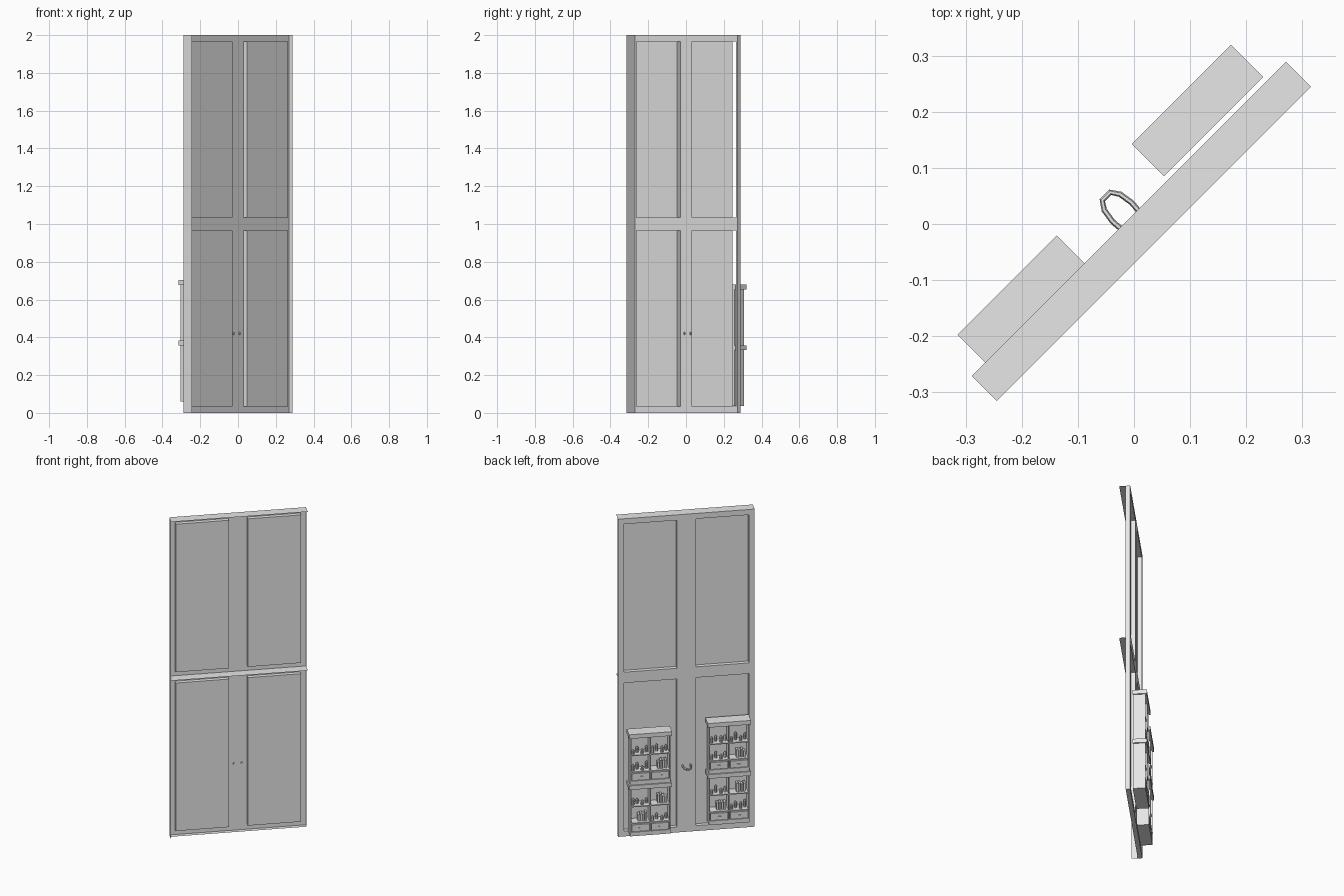
import bpy, bmesh, math, random
from mathutils import Matrix, Vector

random.seed(4)
old = bpy.data.objects.get("Cube")
if old:
    bpy.data.objects.remove(old, do_unlink=True)

grey = bpy.data.materials.new("plain grey")
grey.use_nodes = True
grey.diffuse_color = (0.8, 0.8, 0.8, 1)
grey.node_tree.nodes["Principled BSDF"].inputs["Base Color"].default_value = (0.8, 0.8, 0.8, 1)

TURN = Matrix.Rotation(math.radians(45), 4, "Z")


def finish(name, bm):
    """Turn a bmesh into a grey object standing at 45 degrees."""
    mesh = bpy.data.meshes.new(name)
    bm.to_mesh(mesh)
    bm.free()
    mesh.materials.append(grey)
    obj = bpy.data.objects.new(name, mesh)
    obj.matrix_world = TURN
    bpy.context.scene.collection.objects.link(obj)


def sheet(bm, x, y, z):
    """Flat rectangle: the axis given as one number is its plane."""
    if not isinstance(x, tuple):
        pts = [(x, y[0], z[0]), (x, y[1], z[0]), (x, y[1], z[1]), (x, y[0], z[1])]
    elif not isinstance(y, tuple):
        pts = [(x[0], y, z[0]), (x[1], y, z[0]), (x[1], y, z[1]), (x[0], y, z[1])]
    else:
        pts = [(x[0], y[0], z), (x[1], y[0], z), (x[1], y[1], z), (x[0], y[1], z)]
    bm.faces.new([bm.verts.new(p) for p in pts])


def box(bm, x, y, z):
    size = Vector((x[1] - x[0], y[1] - y[0], z[1] - z[0]))
    mid = Vector((x[0] + x[1], y[0] + y[1], z[0] + z[1])) / 2
    bmesh.ops.create_cube(bm, size=1, matrix=Matrix.Translation(mid) @ Matrix.Diagonal(size).to_4x4())


def cone(bm, x, y, z, r1, r2, height):
    bmesh.ops.create_cone(bm, cap_ends=True, segments=8, radius1=r1, radius2=r2, depth=height,
                          matrix=Matrix.Translation((x, y, z + height / 2)))


# Wall: thin frame with four raised panels
HALF, EDGE, STILE, RAIL = 0.396, 0.363, 0.055, 0.034
BACK, FRONT, LEDGE = 0.013, -0.013, -0.05
frame, panels, trim = bmesh.new(), bmesh.new(), bmesh.new()
for x in ((-HALF, -EDGE), (-STILE, STILE), (EDGE, HALF)):
    sheet(frame, x, BACK, (0, 2))
for storey in (0, 1):
    low, high = storey + RAIL, storey + 1 - RAIL
    for x in ((-EDGE, -STILE), (STILE, EDGE)):
        sheet(frame, x, BACK, (storey, low))
        sheet(frame, x, BACK, (high, storey + 1))
        sheet(panels, x, FRONT, (low, high))
        for z in (low, high):
            sheet(panels, x, (FRONT, BACK), z)
    for x in (-EDGE, -STILE, STILE):
        sheet(panels, x, (FRONT, BACK), (low, high))
    sheet(trim, (-HALF, HALF), (LEDGE, BACK), storey + 1)
    sheet(trim, -HALF, (LEDGE, BACK), (storey, storey + 1))
    sheet(trim, HALF, (FRONT, BACK), (storey, storey + 1))
sheet(trim, (-HALF, HALF), (FRONT, BACK), 0)
finish("wall_frame", frame)
finish("wall_panels", panels)
finish("wall_ledges_and_ends", trim)

# Handle: faceted half loop on the back of the centre stile
handle = bmesh.new()
path = [(-0.022, 0.006), (-0.024, 0.03), (-0.02, 0.055), (-0.01, 0.07),
        (0.01, 0.07), (0.02, 0.055), (0.024, 0.03), (0.022, 0.006)]
rings = []
for i, (px, py) in enumerate(path):
    a, b = Vector(path[max(i - 1, 0)]), Vector(path[min(i + 1, len(path) - 1)])
    side = (b - a).normalized()
    ring = []
    for k in range(6):
        t = math.tau * k / 6
        off = 0.005 * math.cos(t)
        ring.append(handle.verts.new((px - side.y * off, py + side.x * off, 0.42 + 0.008 * math.sin(t))))
    rings.append(ring)
for r, s in zip(rings, rings[1:]):
    for k in range(6):
        handle.faces.new((r[k], r[(k + 1) % 6], s[(k + 1) % 6], s[k]))
handle.faces.new(rings[0])
handle.faces.new(rings[-1])
bmesh.ops.recalc_face_normals(handle, faces=handle.faces[:])
finish("door_handle", handle)


def cabinet(name, x0, y0, z0):
    """Two stacked units, each with two columns of shelves over drawers."""
    width, depth, unit = 0.25, 0.081, 0.322
    lip, board, cap = 0.008, 0.006, 0.026
    body, drawers, goods = bmesh.new(), bmesh.new(), bmesh.new()
    left, right = x0 + lip, x0 + width - lip
    mid = (left + right) / 2
    y1 = y0 + depth - lip
    for level in (0, 1):
        base = z0 + level * unit
        top = base + unit - cap
        box(body, (x0, x0 + width), (y0, y0 + depth), (top, top + cap))
        box(body, (left, right), (y0, y0 + board), (base, top))
        box(body, (left, right), (y0, y1), (base, base + 0.025))
        for x in (left, mid - board / 2, right - board):
            box(body, (x, x + board), (y0, y1), (base, top))
        for shelf in (0.075, 0.18):
            box(body, (left, right), (y0, y1 - 0.004), (base + shelf, base + shelf + board))
        for col, (a, b) in enumerate(((left + board, mid - board / 2), (mid + board / 2, right - board))):
            # Drawer front with a slim pull
            box(drawers, (a + 0.003, b - 0.003), (y0 + 0.01, y1 + 0.002), (base + 0.029, base + 0.072))
            c = (a + b) / 2
            box(drawers, (c - 0.012, c + 0.012), (y1 + 0.002, y1 + 0.006), (base + 0.048, base + 0.053))
            # Bottles, pots and books on the shelves
            for shelf in (0.081, 0.186):
                z = base + shelf
                if (level + col + (shelf > 0.1)) % 3 == 1:
                    for k in range(4):
                        x = a + 0.012 + k * 0.014
                        box(goods, (x, x + 0.011), (y0 + 0.015, y0 + 0.05),
                            (z, z + random.uniform(0.035, 0.055)))
                else:
                    for k in range(4):
                        x = a + (b - a) * (k + 0.5) / 4
                        y = y0 + (0.03, 0.05)[k % 2]
                        h = random.uniform(0.02, 0.04)
                        cone(goods, x, y, z, 0.009, 0.008, h)
                        cone(goods, x, y, z + h, 0.008, 0.003, 0.008)
    finish(name + "_body", body)
    finish(name + "_drawers", drawers)
    finish(name + "_shelf_goods", goods)


cabinet("left_cabinet", 0.098, 0.0226, 0.036)
cabinet("right_cabinet", -0.362, 0.002, 0.06)
